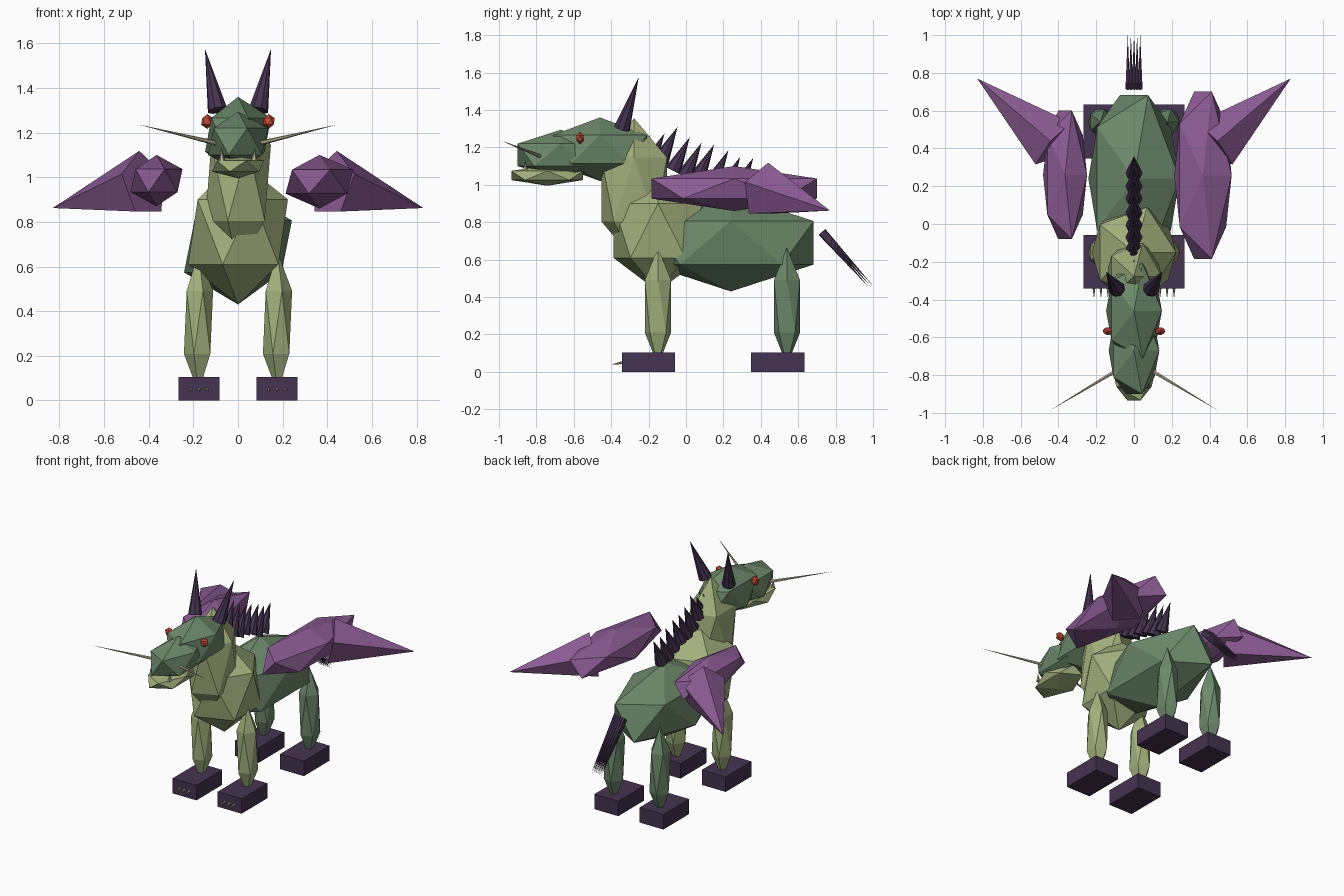
import bpy, bmesh
from mathutils import Vector, Matrix

cube = bpy.data.objects.get("Cube")
if cube:
    bpy.data.objects.remove(cube, do_unlink=True)


def material(name, rgb):
    m = bpy.data.materials.new(name)
    m.use_nodes = True
    m.diffuse_color = (*rgb, 1)
    m.node_tree.nodes["Principled BSDF"].inputs["Base Color"].default_value = (*rgb, 1)
    return m


GREEN = material("scale green", (.15, .25, .145))
OLIVE = material("belly olive", (.36, .43, .2))
PURPLE = material("wing purple", (.26, .105, .295))
DARK = material("dark plum", (.06, .033, .082))
RED = material("eye red", (.56, .07, .04))
BONE = material("bone", (.5, .45, .3))


def finish(name, bm, mat):
    mesh = bpy.data.meshes.new(name)
    bm.to_mesh(mesh)
    bm.free()
    mesh.materials.append(mat)
    obj = bpy.data.objects.new(name, mesh)
    bpy.context.collection.objects.link(obj)
    return obj


def gem(name, centre, radii, mat):
    """Stretched icosahedron."""
    bm = bmesh.new()
    m = Matrix.Translation(centre) @ Matrix.Diagonal((*radii, 1))
    bmesh.ops.create_icosphere(bm, subdivisions=1, radius=1, matrix=m)
    return finish(name, bm, mat)


def add_spike(bm, base, tip, radius, sides):
    """Cone from base to tip with its first corner facing up."""
    base, tip = Vector(base), Vector(tip)
    axis = tip - base
    turn = axis.to_track_quat('Z', 'Y').to_matrix().to_4x4()
    m = Matrix.Translation((base + tip) / 2) @ turn
    bmesh.ops.create_cone(bm, cap_ends=True, segments=sides, radius1=radius,
                          radius2=0, depth=axis.length, matrix=m)


def spikes(name, pairs, radius, sides, mat):
    bm = bmesh.new()
    for base, tip in pairs:
        add_spike(bm, base, tip, radius, sides)
    return finish(name, bm, mat)


def box(name, centre, size, mat):
    bm = bmesh.new()
    m = Matrix.Translation(centre) @ Matrix.Diagonal((*size, 1))
    bmesh.ops.create_cube(bm, size=1, matrix=m)
    return finish(name, bm, mat)


# Body, neck and head
gem("hindquarters", (0, .24, .69), (.27, .52, .26), GREEN)
gem("chest", (0, -.15, .755), (.25, .28, .325), OLIVE)
gem("neck", (0, -.277, .975), (.165, .207, .38), OLIVE)
gem("skull", (0, -.46, 1.19), (.165, .295, .17), GREEN)
gem("snout", (0, -.67, 1.16), (.15, .27, .134), GREEN)
gem("lower_jaw", (0, -.742, 1.05), (.13, .225, .055), OLIVE)

# Paired parts
for side, s in (("left", 1), ("right", -1)):
    for end, y, mat in (("front", -.15, OLIVE), ("hind", .54, GREEN)):
        gem(f"{end}_leg_{side}", (s * .177, y, .35), (.073, .082, .315), mat)
        box(f"{end}_foot_{side}", (s * .175, y - .05, .052), (.185, .285, .105), DARK)
    spikes(f"claws_{side}",
           [((s * .175 + dx, -.335, .05), (s * .175 + dx, -.395, .04)) for dx in (-.037, 0, .037)],
           .009, 6, BONE)
    gem(f"eye_{side}", (s * .138, -.567, 1.25), (.03, .023, .033), RED)
    spikes(f"horn_{side}", [((s * .092, -.343, 1.3), (s * .148, -.253, 1.575))], .045, 8, DARK)
    spikes(f"whisker_{side}", [((s * .1, -.78, 1.153), (s * .445, -.987, 1.236))], .011, 6, BONE)
    spikes(f"tooth_{side}", [((s * .072, -.86, 1.075), (s * .075, -.86, 1.13))], .014, 6, BONE)
    spikes(f"wing_tip_{side}", [((s * .42, .42, .968), (s * .83, .77, .862))], .153, 5, PURPLE)

# The left wing is the larger of the two
gem("wing_left", (.365, .258, .98), (.17, .52, .12), PURPLE)
gem("wing_right", (-.365, .26, .985), (.13, .4, .115), PURPLE)

# Row of spikes down the back of the neck
tips = [(-.19, 1.265), (-.115, 1.275), (-.045, 1.31), (.02, 1.255), (.083, 1.225),
        (.15, 1.215), (.227, 1.185), (.29, 1.15), (.36, 1.145)]
spikes("mane", [((0, y - .09, z - .18), (0, y, z)) for y, z in tips], .045, 8, DARK)

# Brush of thin strands for the tail
along, across = Vector((0, .265, -.295)), Vector((0, .74, .67))
strands = []
for column in range(-2, 3):
    for layer in (-1, 0, 1):
        base = Vector((column * .0165, .727, .748)) + across * layer * .011
        strands.append((base, base + along))
spikes("tail", strands, .013, 6, DARK)
